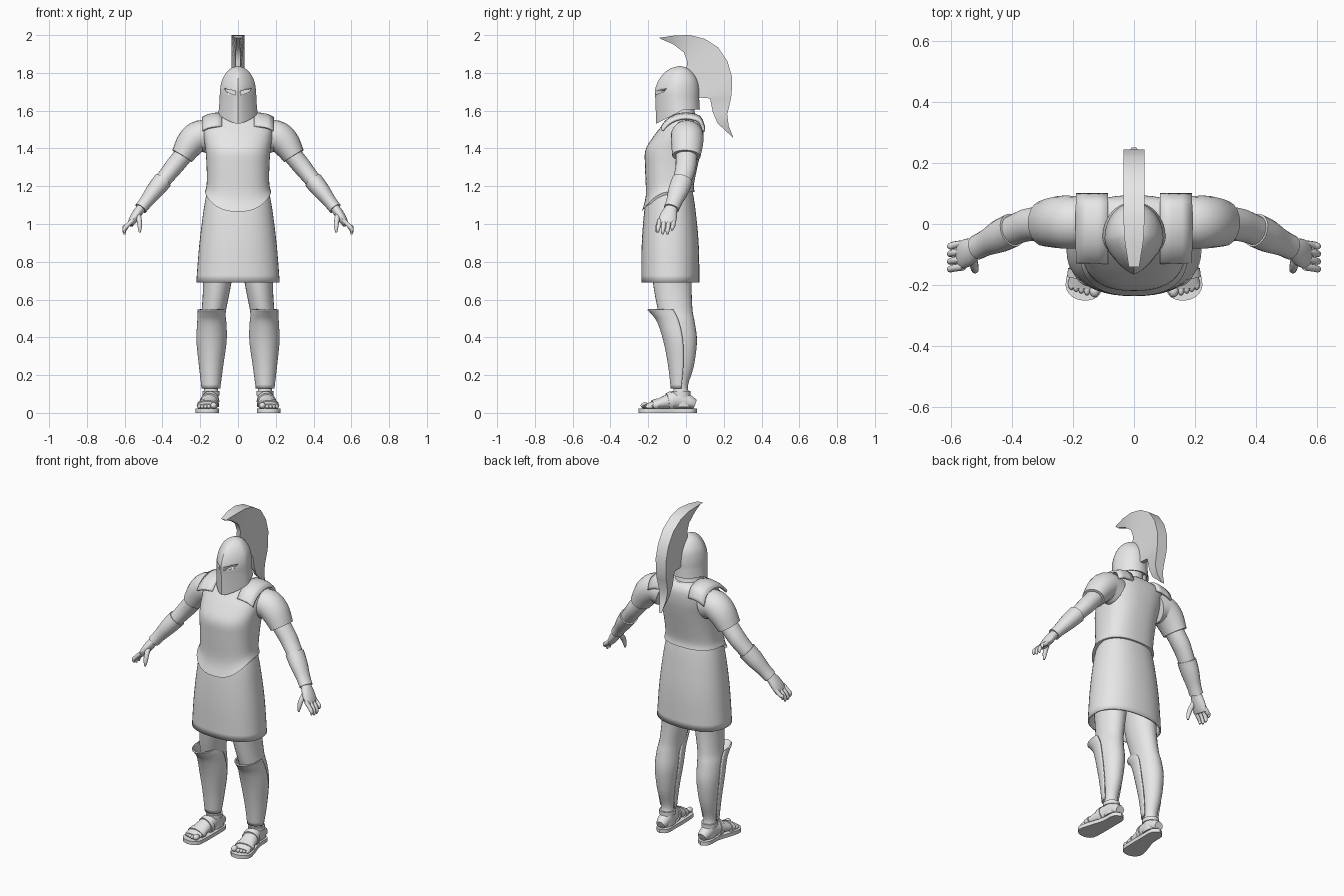
import bpy, bmesh, math
from mathutils import Vector

if "Cube" in bpy.data.objects:
    bpy.data.objects.remove(bpy.data.objects["Cube"])

mat = bpy.data.materials.new("light_grey")
mat.diffuse_color = (0.8, 0.8, 0.8, 1)
mat.use_nodes = True
mat.node_tree.nodes["Principled BSDF"].inputs["Base Color"].default_value = mat.diffuse_color


def make(name, verts, faces, mirror=False, thick=0, angle=35):
    me = bpy.data.meshes.new(name)
    me.from_pydata([tuple(v) for v in verts], [], faces)
    bm = bmesh.new()
    bm.from_mesh(me)
    bmesh.ops.recalc_face_normals(bm, faces=bm.faces)
    bm.to_mesh(me)
    bm.free()
    me.polygons.foreach_set("use_smooth", [True] * len(me.polygons))
    me.set_sharp_from_angle(angle=math.radians(angle))
    me.materials.append(mat)
    ob = bpy.data.objects.new(name, me)
    bpy.context.collection.objects.link(ob)
    if thick:
        s = ob.modifiers.new("thickness", 'SOLIDIFY')
        s.thickness = thick
        s.offset = 0
    if mirror:
        m = ob.modifiers.new("mirror", 'MIRROR')
        m.use_mirror_merge = False
    return ob


def spline(rows, k=4):
    """Smoothly resample rows of numbers."""
    out = []
    for i in range(len(rows) - 1):
        a, b, c, d = (rows[max(i - 1, 0)], rows[i], rows[i + 1], rows[min(i + 2, len(rows) - 1)])
        for j in range(k):
            t = j / k
            out.append([0.5 * (2 * q + (r - p) * t + (2 * p - 5 * q + 4 * r - s) * t * t
                               + (3 * q - p - 3 * r + s) * t ** 3) for p, q, r, s in zip(a, b, c, d)])
    return out + [list(rows[-1])]


def loft(name, rings, closed=True, caps=True, **kw):
    n = len(rings[0])
    verts = [v for r in rings for v in r]
    faces = [(i * n + j, i * n + (j + 1) % n, (i + 1) * n + (j + 1) % n, (i + 1) * n + j)
             for i in range(len(rings) - 1) for j in range(n if closed else n - 1)]
    if caps and closed:
        faces += [tuple(range(n)), tuple(range((len(rings) - 1) * n, len(rings) * n))]
    return make(name, verts, faces, **kw)


def spow(v, e):
    return math.copysign(abs(v) ** e, v)


def level_ring(z, x0, x1, y0, y1, dip=0, e=2.0, n=32, arc=(0, 2 * math.pi), grow=0):
    """Horizontal superellipse; dip lowers the front."""
    pts = []
    full = arc[1] - arc[0] > 6.2
    for j in range(n):
        t = arc[0] + (arc[1] - arc[0]) * j / (n if full else n - 1)
        c, s = spow(math.cos(t), 2 / e), spow(math.sin(t), 2 / e)
        pts.append(Vector(((x0 + x1) / 2 + ((x1 - x0) / 2 + grow) * c,
                           (y0 + y1) / 2 + ((y1 - y0) / 2 + grow) * s,
                           z - dip * max(0, -math.sin(t)) ** 1.5)))
    return pts


def tube(name, rows, n=20, k=4, hint=(0, 1, 0), **kw):
    """Elliptic tube along x, y, z points with two radii each."""
    rows = spline(rows, k)
    pts = [Vector(r[:3]) for r in rows]
    rings = []
    for i, r in enumerate(rows):
        d = (pts[min(i + 1, len(pts) - 1)] - pts[max(i - 1, 0)]).normalized()
        u = Vector(hint)
        u = (u - d * u.dot(d)).normalized()
        v = d.cross(u)
        rings.append([pts[i] + u * r[3] * math.cos(a) + v * r[4] * math.sin(a)
                      for a in (2 * math.pi * j / n for j in range(n))])
    return loft(name, rings, mirror=True, **kw)


def ball(name, c, r, mirror=True):
    rings = [[Vector((c[0] + r[0] * math.sin(p) * math.cos(t), c[1] + r[1] * math.sin(p) * math.sin(t),
                      c[2] + r[2] * math.cos(p))) for t in (math.tau * j / 12 for j in range(12))]
             for p in (0.15 + (math.pi - 0.3) * i / 8 for i in range(9))]
    return loft(name, rings, mirror=mirror, angle=60)


# cuirass: z, half width, front, back, front dip
torso = [(1.17, .176, -.235, .046, .105), (1.21, .166, -.213, .042, .06), (1.3, .166, -.217, .06, 0),
         (1.39, .172, -.215, .08, 0), (1.46, .182, -.175, .092, 0), (1.52, .187, -.128, .093, 0),
         (1.552, .165, -.1, .082, 0), (1.572, .09, -.085, .062, 0)]
loft("cuirass", [level_ring(z, -w, w, f, b, d, e=2.5, n=48) for z, w, f, b, d in spline(torso)])

# skirt
skirt = [(1.2, .152, -.185, .025), (1.1, .174, -.213, .043), (.9, .2, -.23, .063), (.69, .217, -.232, .067)]
loft("skirt", [level_ring(z, -w, w, f, b, e=2.3, n=48) for z, w, f, b in spline(skirt)],
     caps=False, thick=.008)

# neck
neck = [(1.54, .085, -.1, .06), (1.575, .07, -.09, .05), (1.6, .062, -.08, .045), (1.68, .06, -.08, .04)]
loft("neck", [level_ring(z, -w, w, f, b) for z, w, f, b in spline(neck)])

# shoulder straps
strap = spline([(.095, 1.50), (.07, 1.555), (0, 1.572), (-.06, 1.56), (-.1, 1.535), (-.125, 1.505)], 3)
loft("shoulder_strap", [[Vector((x, y, z + .008 - dz)) for x, dz in
                         ((.085, -.004), (.12, -.002), (.155, .004), (.188, .02))] for y, z in strap],
     closed=False, mirror=True, thick=.014)


# helmet with a keeled front and pointed cheek guards
def helmet_ring(z, w, f, b, rim=False, n=40):
    pts = []
    for j in range(n):
        t = math.tau * j / n
        c, s = math.cos(t), math.sin(t)
        if s < 0:
            s = -.5 * (-s) - .5 * (1 - abs(c) ** 1.3)
        y = (f + b) / 2 + (b - f) / 2 * s
        drop = .075 * min(1, max(0, (-.01 - y) / .145)) if rim else 0
        pts.append(Vector((w * c, y, z - drop)))
    return pts


shell = [(1.66, .097, -.162, .07), (1.71, .095, -.164, .07), (1.76, .085, -.145, .061),
         (1.80, .063, -.115, .037), (1.825, .036, -.078, .008), (1.836, .004, -.037, -.029)]
rings = [helmet_ring(1.65, .08, -.13, .055), helmet_ring(1.612, .09, -.145, .06, True),
         helmet_ring(1.607, .103, -.158, .073, True)]
helmet = loft("helmet", rings + [helmet_ring(*r) for r in spline(shell)])

# eye slits
eye = [(.012, 1.682), (.035, 1.69), (.062, 1.7), (.07, 1.716), (.032, 1.708), (.014, 1.704)]
cutter = loft("eye_cutter", [[Vector((x, y, z)) for x, z in eye] for y in (-.2, -.095)], mirror=True)
cutter.hide_render = True
cutter.display_type = 'WIRE'
cut = helmet.modifiers.new("eye_slits", 'BOOLEAN')
cut.operation = 'DIFFERENCE'
cut.solver = 'EXACT'
cut.object = cutter

# crest: outer y, z, inner y, z, half width
crest = [(-.14, 1.986, -.135, 1.98, .017), (-.06, 1.998, -.07, 1.953, .03), (.02, 2.0, -.012, 1.91, .035),
         (.1, 1.98, .006, 1.86, .035), (.17, 1.935, .0, 1.80, .035), (.22, 1.86, .03, 1.73, .035),
         (.243, 1.78, .05, 1.69, .035), (.242, 1.69, .06, 1.67, .034), (.236, 1.655, .127, 1.665, .033),
         (.218, 1.58, .142, 1.59, .029), (.226, 1.52, .168, 1.532, .021), (.25, 1.457, .246, 1.46, .008)]
loft("crest", [[Vector((-w, a, b)), Vector((w, a, b)), Vector((w * .35, c, d)), Vector((-w * .35, c, d))]
               for a, b, c, d, w in crest])

# arms
tube("sleeve", [(.14, .005, 1.455, .08, .085), (.2, .006, 1.468, .086, .082), (.25, .006, 1.43, .085, .077),
                (.296, .002, 1.36, .075, .06)])
tube("arm", [(.26, .004, 1.4, .058, .05), (.33, 0, 1.315, .055, .049), (.37, -.01, 1.265, .052, .045),
             (.43, -.035, 1.19, .046, .04), (.5, -.07, 1.1, .034, .027), (.53, -.085, 1.06, .034, .022)])
tube("bracer", [(.398, -.02, 1.23, .056, .05), (.44, -.04, 1.178, .054, .046), (.485, -.062, 1.12, .043, .036),
                (.515, -.077, 1.082, .041, .034)])
tube("palm", [(.51, -.075, 1.09, .03, .024), (.538, -.09, 1.05, .044, .025), (.56, -.1, 1.015, .047, .021),
              (.57, -.104, .995, .042, .015)])
for i in range(4):
    y, tip = -.14 + .025 * i, (.955, .945, .945, .965)[i]
    tube(f"finger_{i + 1}", [(.558, y, 1.02, .012, .012), (.588, y - .004, .99, .012, .012),
                             (.602, y - .008, tip + .018, .0105, .0105), (.6, y - .008, tip, .005, .005)],
         n=10, k=3, angle=60)
tube("thumb", [(.53, -.1, 1.06, .015, .015), (.523, -.135, 1.02, .015, .014), (.52, -.15, .985, .012, .012),
               (.52, -.155, .955, .005, .005)], n=10, k=3, angle=60)

# legs: z, inner, outer, front, back
leg = [(.85, .015, .195, -.19, .04), (.69, .035, .185, -.175, .03), (.55, .062, .192, -.15, .034),
       (.48, .07, .203, -.13, .046), (.38, .074, .207, -.108, .058), (.25, .09, .195, -.083, .042),
       (.15, .106, .18, -.066, .012), (.1, .103, .182, -.07, .018), (.03, .1, .18, -.08, .045)]
loft("leg", [level_ring(*r, n=28) for r in spline(leg)], mirror=True)

# greaves: open at the calf, flared over the knee
greave = [(.548, .08, .208, -.2, .03), (.525, .074, .208, -.178, .036), (.48, .068, .21, -.146, .046),
          (.38, .066, .214, -.114, .058), (.25, .084, .201, -.089, .042), (.13, .1, .187, -.075, .012)]
arc = (math.radians(172), math.radians(368))
loft("greave", [level_ring(*r, n=24, arc=arc, grow=.002) for r in spline(greave)],
     closed=False, mirror=True, thick=.008)

# feet and toes
tube("foot", [(.14, .048, .045, .026, .024), (.141, .02, .055, .036, .036), (.144, -.04, .07, .041, .05),
              (.153, -.1, .058, .046, .038), (.161, -.16, .044, .05, .025), (.165, -.21, .034, .049, .013)],
     hint=(1, 0, 0))
for i, x in enumerate((.129, .154, .172, .189, .205)):
    r = .017 if i == 0 else .011
    ball(f"toe_{i + 1}", (x, -.218 + .006 * i, .022 + r), (r, .022, r))

# sandals
outline = spline([(.14, .058), (.178, .03), (.183, -.05), (.208, -.13), (.224, -.2), (.2, -.24), (.15, -.25),
                  (.108, -.225), (.1, -.15), (.1, -.05), (.103, .03), (.14, .058)], 3)[:-1]
loft("sandal_sole", [[Vector((x, y, z)) for x, y in outline] for z in (0, .022)], mirror=True)
tube("toe_strap", [(.16, -.15, .043, .056, .034), (.163, -.178, .039, .056, .028)], hint=(1, 0, 0), k=1)
tube("instep_strap", [(.148, -.075, .062, .05, .054), (.152, -.098, .058, .051, .047)], hint=(1, 0, 0), k=1)
loft("ankle_strap", [level_ring(z, .103, .182, -.07, .018, n=28, grow=.006) for z in (.092, .115)], mirror=True)
